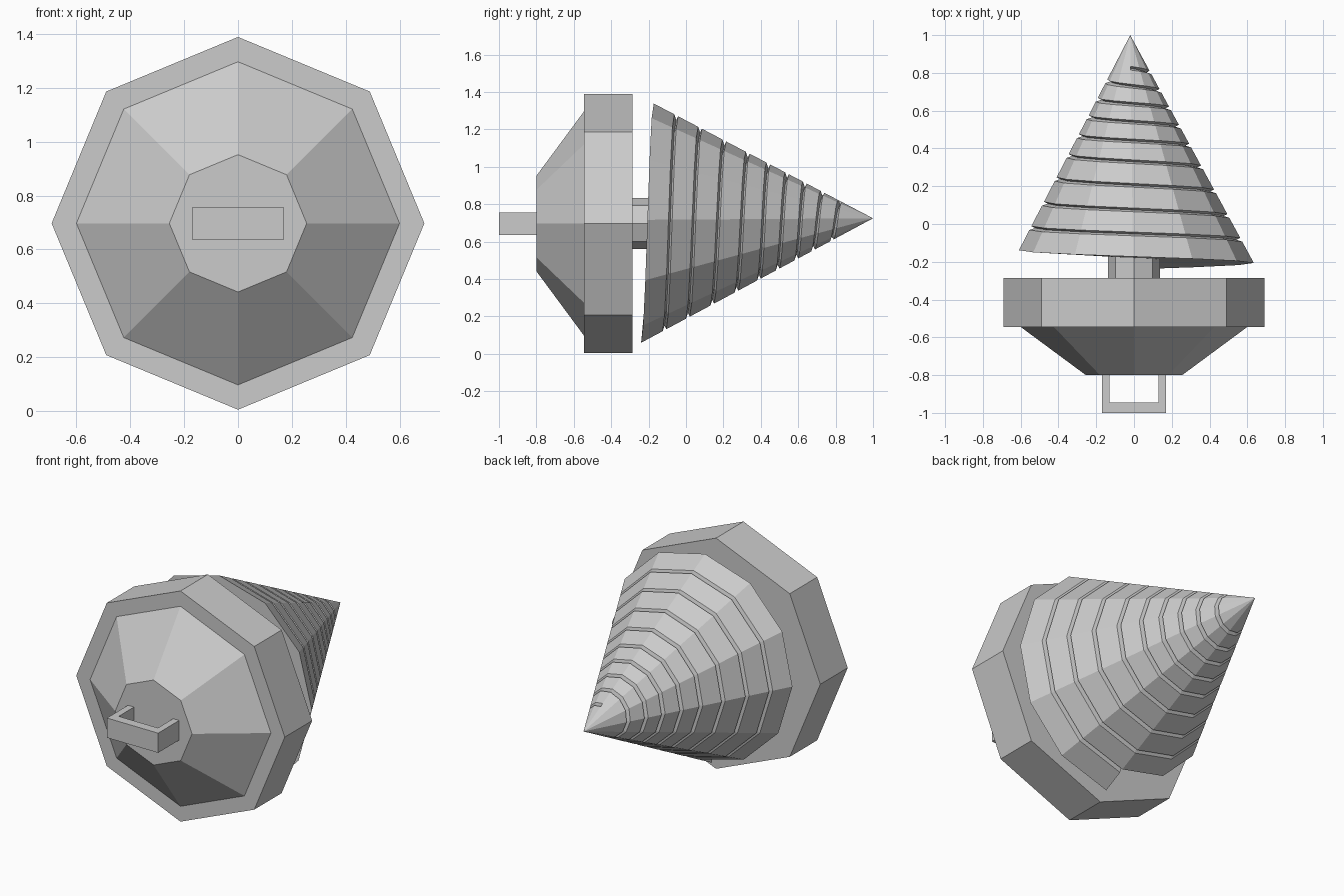
import bpy, bmesh, math

if "Cube" in bpy.data.objects:
    bpy.data.objects.remove(bpy.data.objects["Cube"])

CZ = 0.697  # height of the main axis


def finish(name, bm):
    bmesh.ops.recalc_face_normals(bm, faces=bm.faces)
    me = bpy.data.meshes.new(name)
    bm.to_mesh(me)
    bm.free()
    ob = bpy.data.objects.new(name, me)
    bpy.context.collection.objects.link(ob)
    return ob


def lathe(name, profile, sides=8):
    """Closed solid from (radius, y) rings around the y axis."""
    bm = bmesh.new()
    rings = [[bm.verts.new((r * math.cos(2 * math.pi * k / sides), y,
                            CZ + r * math.sin(2 * math.pi * k / sides)))
              for k in range(sides)] for r, y in profile]
    for a, b in zip(rings, rings[1:]):
        for k in range(sides):
            n = (k + 1) % sides
            bm.faces.new((a[k], a[n], b[n], b[k]))
    bm.faces.new(rings[0])
    bm.faces.new(rings[-1])
    return finish(name, bm)


# Octagonal body with tapered end, and the shaft behind it
lathe("body", [(0.255, -0.80), (0.60, -0.545), (0.692, -0.545), (0.692, -0.285)])
lathe("shaft", [(0.137, -0.29), (0.137, -0.16)])

# U-shaped handle
bm = bmesh.new()
outline = [(-0.17, -0.79), (-0.17, -1), (0.17, -1), (0.17, -0.79),
           (0.13, -0.79), (0.13, -0.945), (-0.13, -0.945), (-0.13, -0.79)]
face = bm.faces.new([bm.verts.new((x, y, 0.637)) for x, y in outline])
ext = bmesh.ops.extrude_face_region(bm, geom=[face])
bmesh.ops.translate(bm, vec=(0, 0, 0.118),
                    verts=[v for v in ext["geom"] if isinstance(v, bmesh.types.BMVert)])
finish("handle", bm)

# Spiral drill: a stepped cone whose coils climb towards the tip
SIDES = 12
STEPS = 114
COILS = [-0.24, -0.105, 0.02, 0.15, 0.28, 0.40, 0.50, 0.60, 0.69, 0.79, 0.88, 0.96]


def climb(i):
    t = i / SIDES
    k = int(t)
    return COILS[k] + (COILS[k + 1] - COILS[k]) * (t - k)


bm = bmesh.new()


def point(i, y, inset=0.0):
    a = math.radians(-90 + 360 / SIDES * i)
    r = 0.53 * (1 - y) - inset
    s = (y + 0.2) / 1.2
    return bm.verts.new((-0.005 - 0.015 * s + r * math.cos(a), y,
                         0.717 + 0.008 * s + r * math.sin(a)))


last = STEPS - SIDES
lip = [point(i, climb(i)) for i in range(STEPS + 1)]
edge = [point(i, climb(i + SIDES) - 0.02) for i in range(last + 1)]
groove = [point(i, climb(i + SIDES) - 0.01, 0.025) for i in range(last + 1)]
tip = bm.verts.new((-0.02, 1.0, 0.725))
base = bm.verts.new((-0.005, -0.18, 0.717))

for i in range(last):
    strip = [(lip[j], edge[j - 0], groove[j], lip[j + SIDES]) for j in (i, i + 1)]
    for k in range(3):
        bm.faces.new((strip[0][k], strip[1][k], strip[1][k + 1], strip[0][k + 1]))
for i in range(last, STEPS):            # smooth tip
    bm.faces.new((lip[i], lip[i + 1], tip))
for i in range(SIDES):                  # base cap
    bm.faces.new((lip[i], lip[i + 1], base))
bm.faces.new((base, lip[0], edge[0], groove[0], lip[SIDES]))        # start of thread
bm.faces.new((tip, lip[last], edge[last], groove[last], lip[STEPS]))  # end of thread
finish("spiral_drill", bm)
